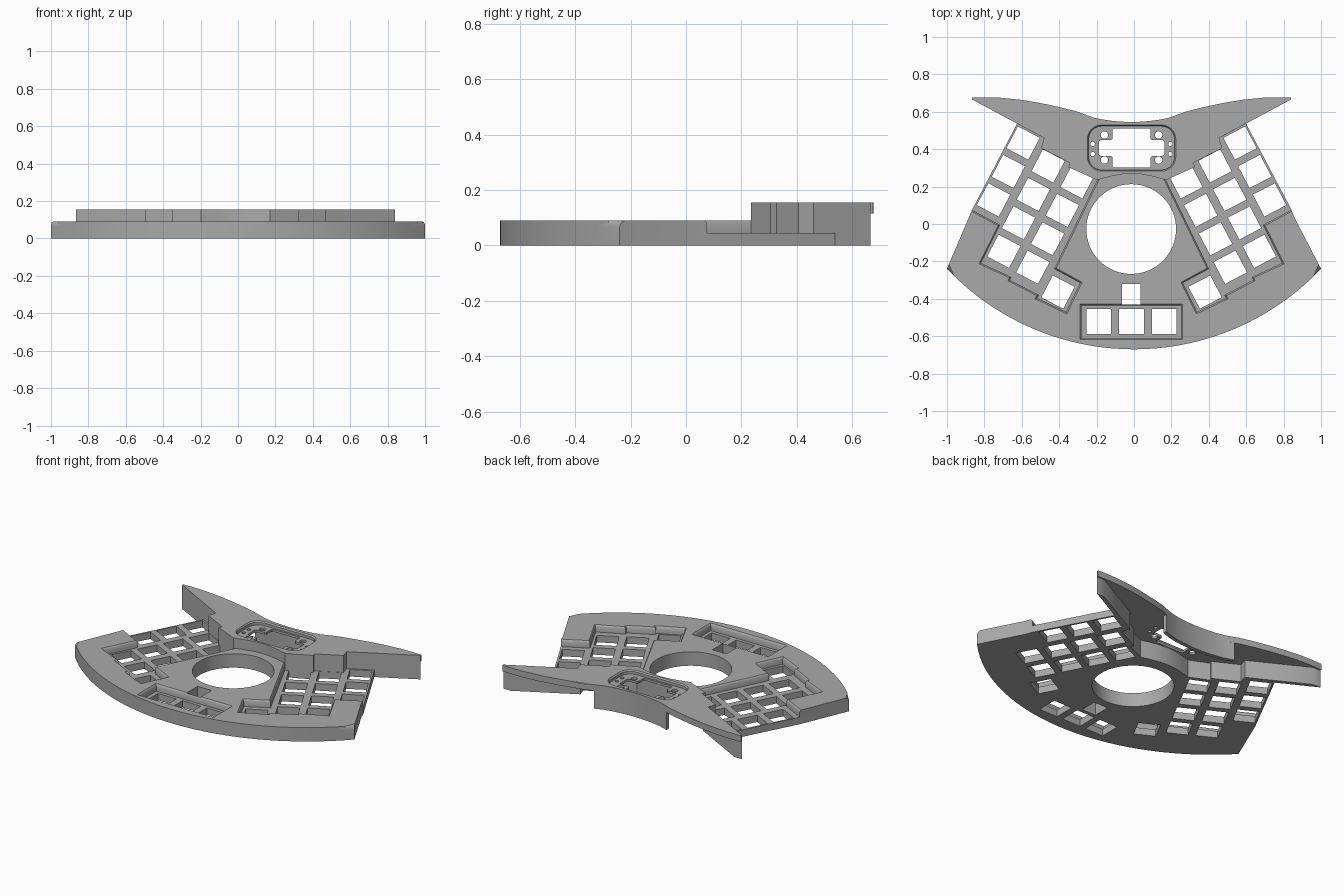
import bpy, bmesh, math

if "Cube" in bpy.data.objects:
    bpy.data.objects.remove(bpy.data.objects["Cube"])

CX = -0.013            # symmetry axis of the keyboard
KEY_Z, CASE_Z, WING_Z = 0.045, 0.09, 0.155

grey = bpy.data.materials.new("plain grey")
grey.diffuse_color = (0.4, 0.4, 0.4, 1)
grey.use_nodes = True
grey.node_tree.nodes["Principled BSDF"].inputs["Base Color"].default_value = grey.diffuse_color


def world(pts, side=1):
    return [(CX + side * x, y) for x, y in pts]


def both(half):
    """Half profile running from the left tip to the axis, mirrored to full width."""
    return world(half, -1) + world(half[:-1][::-1], 1)


def offset(pts, d, closed=True):
    """Mitred offset to the left of the travel direction."""
    out, n = [], len(pts)
    for i, p in enumerate(pts):
        a = pts[i - 1] if closed or i else None
        b = pts[(i + 1) % n] if closed or i < n - 1 else None
        norms = []
        for s, e in ((a, p), (p, b)):
            if s and e:
                l = math.dist(s, e)
                norms.append((-(e[1] - s[1]) / l, (e[0] - s[0]) / l))
        n1, n2 = norms[0], norms[-1]
        k = d / (1 + n1[0] * n2[0] + n1[1] * n2[1])
        out.append((p[0] + (n1[0] + n2[0]) * k, p[1] + (n1[1] + n2[1]) * k))
    return out


def ccw(pts):
    area = sum(p[0] * q[1] - q[0] * p[1] for p, q in zip(pts, pts[1:] + pts[:1]))
    return pts if area > 0 else pts[::-1]


def prism(bm, layers):
    """Solid through stacked loops given as (points, z)."""
    rings = [[bm.verts.new((x, y, z)) for x, y in pts] for pts, z in layers]
    n = len(rings[0])
    for lo, hi in zip(rings, rings[1:]):
        for i in range(n):
            bm.faces.new((lo[i], lo[(i + 1) % n], hi[(i + 1) % n], hi[i]))
    bm.faces.new(rings[0][::-1])
    bm.faces.new(rings[-1])


def finish(bm, name):
    bmesh.ops.recalc_face_normals(bm, faces=bm.faces)
    me = bpy.data.meshes.new(name)
    bm.to_mesh(me)
    bm.free()
    me.materials.append(grey)
    ob = bpy.data.objects.new(name, me)
    bpy.context.collection.objects.link(ob)
    return ob


def cut(ob, solids):
    bm = bmesh.new()
    for layers in solids:
        prism(bm, [(ccw(p), z) for p, z in layers])
    cutter = finish(bm, "cutter")
    cutter.hide_render = True
    mod = ob.modifiers.new("cut", 'BOOLEAN')
    mod.operation, mod.solver, mod.object = 'DIFFERENCE', 'EXACT', cutter
    bpy.context.view_layer.objects.active = ob
    bpy.ops.object.modifier_apply(modifier=mod.name)
    bpy.data.objects.remove(cutter)


def soften(bm, test, width, segs):
    edges = [e for e in bm.edges if all(test(v.co) for v in e.verts)]
    bmesh.ops.bevel(bm, geom=edges, offset=width, segments=segs, profile=0.5,
                    affect='EDGES', clamp_overlap=False)


def circle(x, y, r, n=16):
    return [(x + r * math.cos(2 * math.pi * i / n), y + r * math.sin(2 * math.pi * i / n))
            for i in range(n)]


def rect(x0, x1, y0, y1):
    return [(x0, y0), (x1, y0), (x1, y1), (x0, y1)]


def round_rect(x, y, w, h, r, n=6):
    pts = []
    for q, (sx, sy) in enumerate(((1, 1), (-1, 1), (-1, -1), (1, -1))):
        for i in range(n + 1):
            a = math.pi / 2 * (q + i / n)
            pts.append((x + sx * (w - r) + r * math.cos(a), y + sy * (h - r) + r * math.sin(a)))
    return pts


# Shared half profiles: stepped front and curved rear of the wing
front_half = [(.853, .666), (.612, .537), (.468, .46), (.484, .406), (.329, .326),
              (.34, .305), (.184, .235), (.115, .254), (.055, .266), (0, .27)]
back_half = [(.853, .675), (.78, .677), (.70, .675), (.59, .664), (.49, .647), (.39, .626),
             (.30, .604), (.20, .568), (.15, .558), (.10, .551), (.05, .547), (0, .545)]

# Case base: stepped rear, slanted sides, arc at the front
R, N = 1.376, 40
a0 = math.asin(1 / R)
arc = [(R * math.sin(a0 - 2 * a0 * i / N), .706 - R * math.cos(a0 - 2 * a0 * i / N))
       for i in range(N + 1)]
outline = both(front_half[1:]) + [(.84, .08), (.86, .03)] + arc + [(-.866, .075)]
bm = bmesh.new()
prism(bm, [(ccw(outline), 0), (ccw(outline), CASE_Z)])
soften(bm, lambda c: c.z > .08 and c.y < -.2, .025, 4)
base = finish(bm, "case_base")

# Sunken key fields left and right, and the thumb pocket, all with a soft rim
field = [(.655, .61), (.447, .503), (.463, .449), (.308, .369), (.319, .348), (.163, .278),
         (.414, -.24), (.275, -.315), (.35, -.47), (.505, -.396), (.495, -.38), (.65, -.30),
         (.644, -.283), (.805, -.209), (.703, -.005), (.853, .075), (.917, .107)]
recesses = []
for poly in (world(field, -1), world(field, 1), rect(-.28, .25, -.61, -.435)):
    poly = ccw(poly)
    recesses.append([(poly, KEY_Z), (poly, CASE_Z - .012), (offset(poly, -.004), CASE_Z - .004),
                     (offset(poly, -.014), CASE_Z + .006)])
cut(base, recesses)

# Through holes: centre ring, key squares, thumb keys, cable notch
holes = [circle(CX - .002, -.027, .24, 64), rect(-.065, .035, -.43, -.32)]
ux, uy, h = .464, -.886, .066
for x0, y0, rows in ((.58, .433, 3), (.446, .31, 4), (.291, .225, 4), (.393, -.364, 1)):
    for r in range(rows):
        x, y = x0 + .079 * r, y0 - .152 * r
        sq = [(x + h * (a * ux - b * uy), y + h * (a * uy + b * ux))
              for a, b in ((1, 1), (-1, 1), (-1, -1), (1, -1))]
        holes += [world(sq, 1), world(sq, -1)]
for x in (-.188, -.013, .162):
    holes.append(rect(x - h, x + h, -.588, -.455))
cut(base, [[(p, -.05), (p, .2)] for p in holes])

# Wing top plate with rounded rear edge
bm = bmesh.new()
plate = ccw(both(front_half) + both(back_half)[::-1])
prism(bm, [(plate, .115), (plate, WING_Z)])
soften(bm, lambda c: c.z > .15 and c.y > .54 and abs(c.x - CX) < .8
       and not (abs(c.x - CX) > .6 and c.y < .6), .012, 3)
wing = finish(bm, "wing_top")

# Display pocket, window with corner tabs, screw holes
cut(wing, [[(round_rect(CX, .406, .23, .117, .07), .13),
            (round_rect(CX, .406, .23, .117, .07), .147),
            (round_rect(CX, .406, .24, .127, .08), WING_Z + .004)]])
quarter = [(.175, 0), (.175, .035), (.165, .042), (.11, .042), (.102, .05), (.102, .098), (.095, .105)]
window = []
for sx, sy in ((1, 1), (-1, 1), (-1, -1), (1, -1)):
    q = [(CX + sx * x, .406 + sy * y) for x, y in quarter[1:]]
    window += q if sx * sy > 0 else q[::-1]
openings = [window]
for s in (-1, 1):
    openings += [circle(CX + s * .145, y, .02) for y in (.342, .476)]
    openings += [circle(CX + s * .208, y, .012) for y in (.374, .428)]
cut(wing, [[(p, .05), (p, .2)] for p in openings])

# Wing front wall, full height, following the stepped edge
front = both(front_half)
inner = offset(front, .025, closed=False)
inner[0] = (front[0][0] + .053, front[0][1])
inner[-1] = (front[-1][0] - .053, front[-1][1])
bm = bmesh.new()
wall = ccw(front + inner[::-1])
prism(bm, [(wall, 0), (wall, .115)])
front_wall = finish(bm, "wing_front_wall")

# Wing rear wall, only behind the display
rear = both([(.26, .589)] + back_half[7:])
bm = bmesh.new()
wall = ccw(rear + [(x, y - .025) for x, y in rear[::-1]])
prism(bm, [(wall, 0), (wall, .115)])
rear_wall = finish(bm, "wing_rear_wall")

# Smooth curves, keep hard edges
for ob in (base, wing, front_wall, rear_wall):
    bpy.ops.object.select_all(action='DESELECT')
    ob.select_set(True)
    bpy.context.view_layer.objects.active = ob
    bpy.ops.object.shade_smooth_by_angle(angle=math.radians(30))
